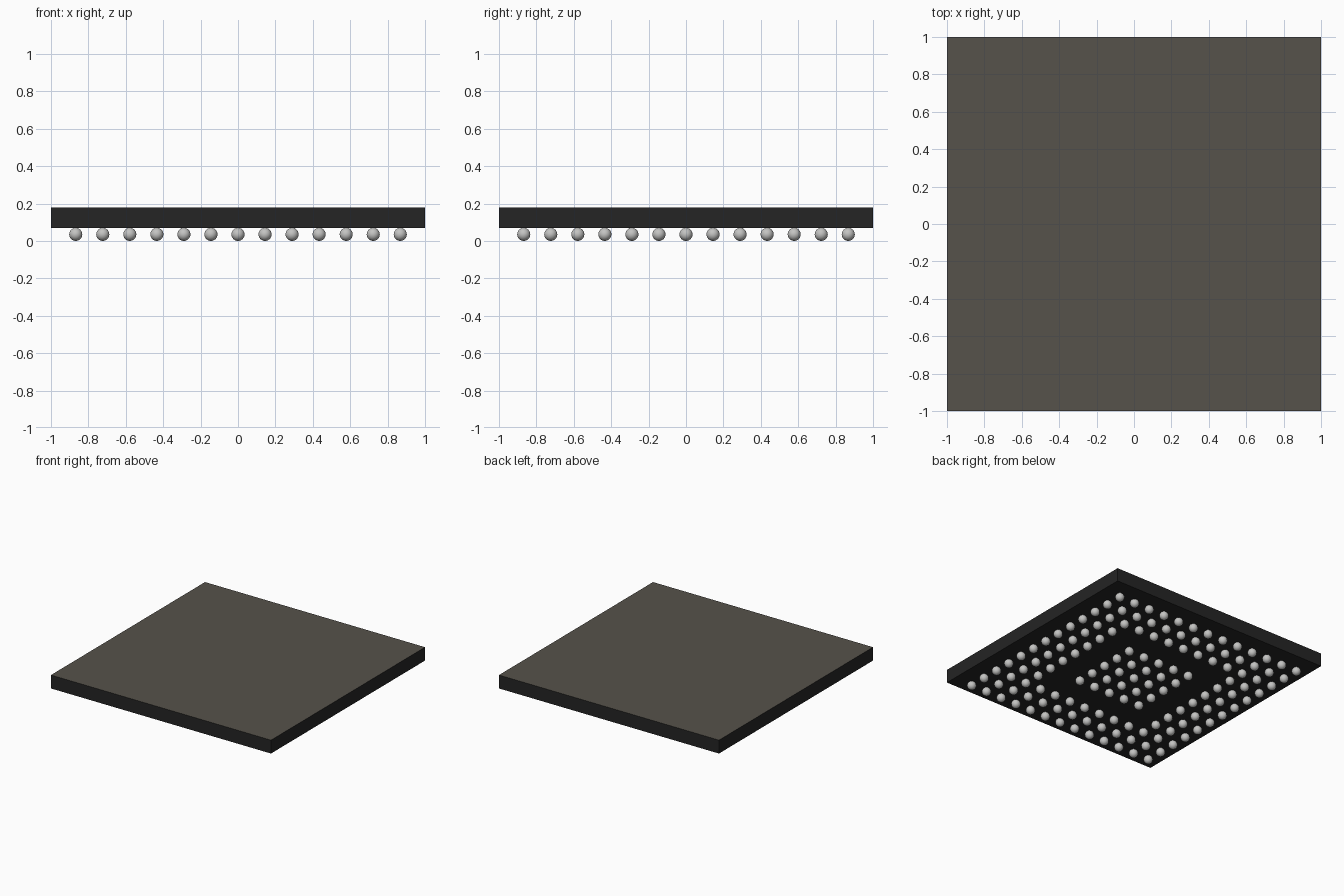
import bpy
import bmesh
from mathutils import Matrix

old = bpy.data.objects.get("Cube")
if old:
    bpy.data.objects.remove(old, do_unlink=True)


def material(name, rgb):
    mat = bpy.data.materials.new(name)
    mat.use_nodes = True
    mat.diffuse_color = (*rgb, 1)
    mat.node_tree.nodes["Principled BSDF"].inputs["Base Color"].default_value = (*rgb, 1)
    return mat


def make_mesh(bm, name, mats):
    mesh = bpy.data.meshes.new(name)
    bm.to_mesh(mesh)
    bm.free()
    for mat in mats:
        mesh.materials.append(mat)
    return mesh


def place(mesh, name, location=(0, 0, 0)):
    obj = bpy.data.objects.new(name, mesh)
    obj.location = location
    bpy.context.collection.objects.link(obj)


black = material("black_resin", (0.018, 0.018, 0.018))
grey = material("warm_grey_top", (0.093, 0.084, 0.070))
solder = material("solder_silver", (0.55, 0.55, 0.54))

RADIUS = 0.035
BOTTOM, TOP = 2 * RADIUS, 0.18
PITCH = 0.1446
HALF = 6  # ball positions either side of the centre

# Package body: square slab with a grey upper face
bm = bmesh.new()
height = TOP - BOTTOM
bmesh.ops.create_cube(bm, size=1, matrix=Matrix.Translation((0, 0, BOTTOM + height / 2))
                      @ Matrix.Diagonal((2, 2, height, 1)))
bm.normal_update()
for face in bm.faces:
    face.material_index = 1 if face.normal.z > 0.5 else 0
place(make_mesh(bm, "package_body", [black, grey]), "package_body")

# One smooth solder ball, shared by every position
bm = bmesh.new()
bmesh.ops.create_uvsphere(bm, u_segments=20, v_segments=12, radius=RADIUS)
for face in bm.faces:
    face.smooth = True
ball = make_mesh(bm, "solder_ball", [solder])

# Ball grid: three outer rings and a central block, with one empty ring between
for i in range(-HALF, HALF + 1):
    for j in range(-HALF, HALF + 1):
        if max(abs(i), abs(j)) != 3:
            place(ball, "solder_ball", (i * PITCH, j * PITCH, RADIUS))
